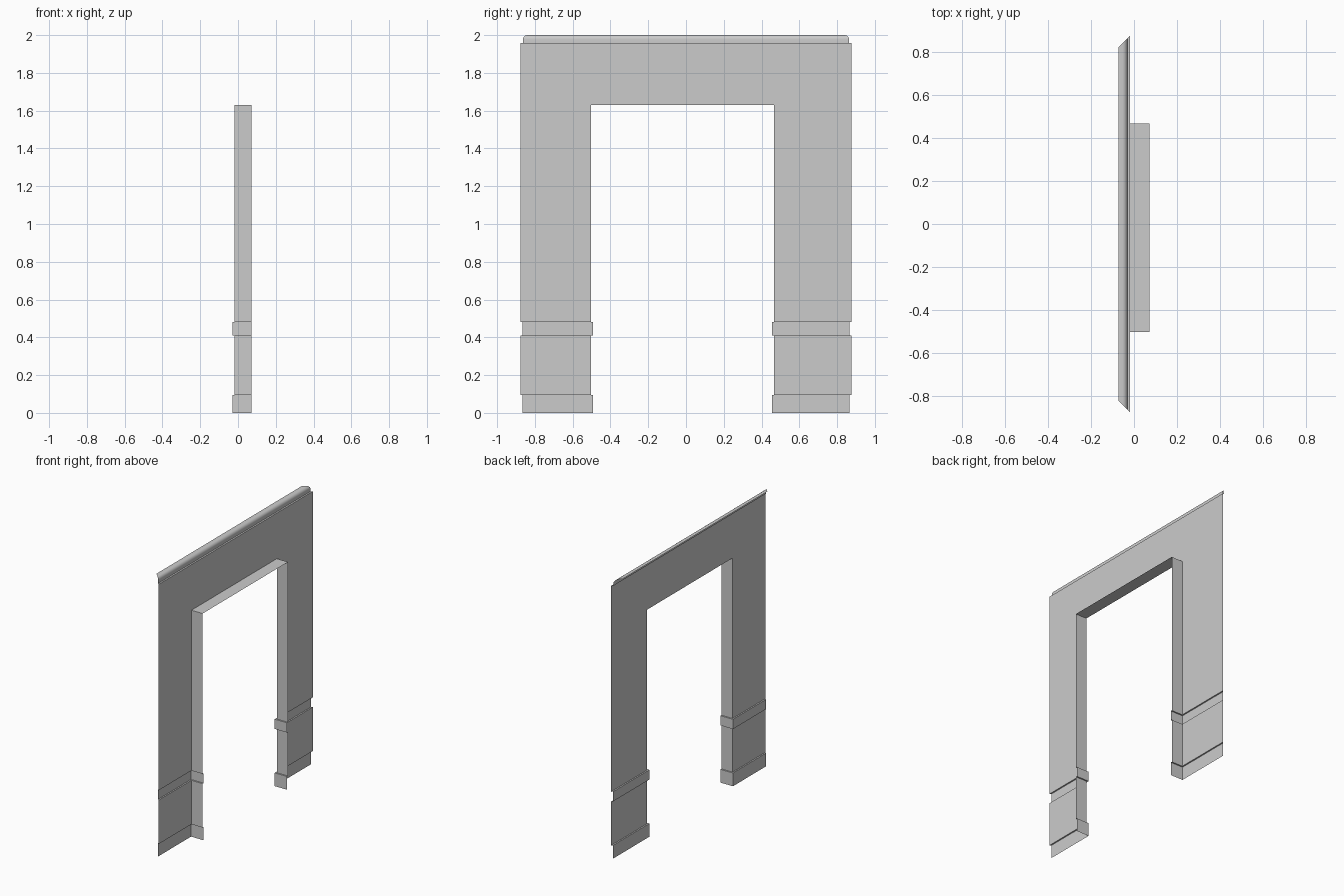
import bpy
import bmesh
from math import sin, cos, radians

cube = bpy.data.objects.get("Cube")
if cube:
    bpy.data.objects.remove(cube)

# One plain plaster colour
plaster = bpy.data.materials.new("plaster_grey")
plaster.use_nodes = True
colour = (0.6, 0.6, 0.6, 1)
plaster.diffuse_color = colour
plaster.node_tree.nodes["Principled BSDF"].inputs["Base Color"].default_value = colour

WALL_X = -0.018      # wall face
BACK_X = 0.071       # back edge of the opening's reveal
HALF = 0.875         # half width of the wall
EDGES = {"left": (1, 0.466), "right": (-1, -0.502)}   # side sign, opening edge
HEAD = 1.63          # top of the opening
TOP = 1.957          # underside of the cornice
PROUD = 0.01         # how far the mouldings stand out


def sheet(name, rows, flip=False):
    """Skin a grid of points, one row after another, into an open surface."""
    bm = bmesh.new()
    grid = [[bm.verts.new(p) for p in row] for row in rows]
    for low, high in zip(grid, grid[1:]):
        for i in range(len(low) - 1):
            bm.faces.new((low[i], low[i + 1], high[i + 1], high[i]))
    if flip:
        bmesh.ops.reverse_faces(bm, faces=bm.faces[:])
    mesh = bpy.data.meshes.new(name)
    bm.to_mesh(mesh)
    bm.free()
    mesh.materials.append(plaster)
    obj = bpy.data.objects.new(name, mesh)
    bpy.context.collection.objects.link(obj)
    return obj


def pier_row(side, edge, out, z):
    """Mitred outer corner, opening corner, then back along the reveal."""
    x, inner = WALL_X - out, edge - side * out
    return [(x, side * (HALF - out), z), (x, inner, z), (BACK_X, inner, z)]


def wide_row(x, z):
    """Full-width row with mitred ends."""
    y = HALF - (WALL_X - x)
    return [(x, y, z), (x, -y, z)]


# Piers: mouldings with ledges, and plain panels between them
pier_parts = {
    "baseboard": [(PROUD, 0), (PROUD, 0.095), (0, 0.095)],
    "lower_panel": [(0, 0.095), (0, 0.41)],
    "chair_rail": [(0, 0.41), (PROUD, 0.41), (PROUD, 0.48), (0, 0.48)],
    "upper_panel": [(0, 0.48), (0, HEAD)],
}
for label, (side, edge) in EDGES.items():
    for part, profile in pier_parts.items():
        sheet(f"{label}_{part}",
              [pier_row(side, edge, out, z) for out, z in profile], flip=side < 0)

# Wall over the opening and the underside of its head
sheet("lintel_wall", [wide_row(WALL_X, HEAD), wide_row(WALL_X, TOP)])
ends = [EDGES["left"][1], EDGES["right"][1]]
sheet("opening_soffit", [[(x, y, HEAD) for y in ends] for x in (BACK_X, WALL_X)])

# Cornice: small ledge, upright, cove and flat ceiling strip
R = 0.023
cove = [(-0.053 + R * cos(radians(a)), 2 - R + R * sin(radians(a)))
        for a in range(0, 91, 15)]
profile = [(WALL_X, TOP), (-0.03, TOP)] + cove + [(-0.071, 2)]
cornice = sheet("cornice", [wide_row(x, z) for x, z in profile])
bpy.ops.object.select_all(action="DESELECT")
cornice.select_set(True)
bpy.context.view_layer.objects.active = cornice
bpy.ops.object.shade_smooth_by_angle(angle=radians(30))
